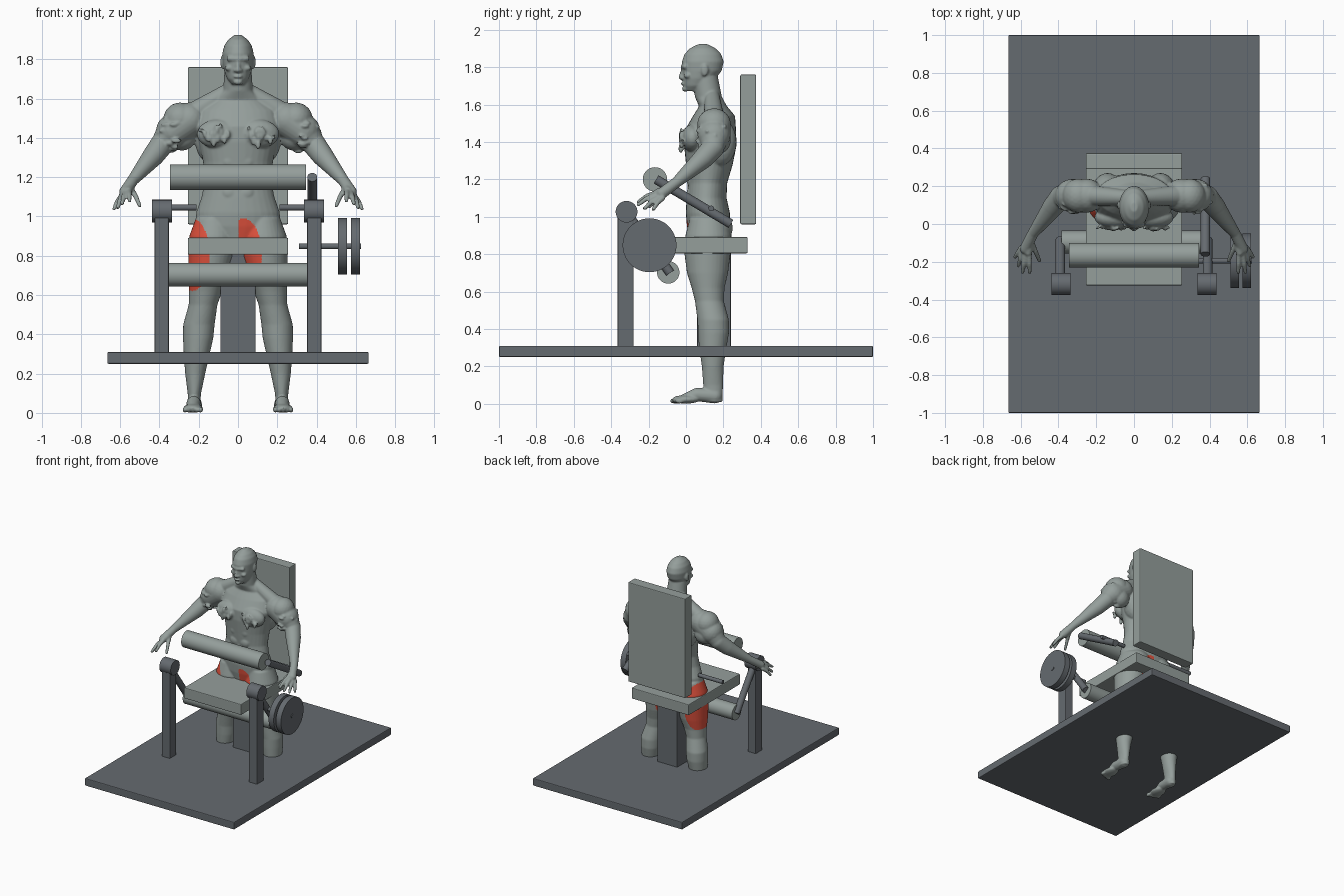
import bpy, bmesh, math, random
from mathutils import Vector, Matrix

cube = bpy.data.objects.get("Cube")
if cube:
    bpy.data.objects.remove(cube, do_unlink=True)
random.seed(4)


def material(name, rgb):
    m = bpy.data.materials.new(name)
    m.use_nodes = True
    m.diffuse_color = (*rgb, 1)
    m.node_tree.nodes["Principled BSDF"].inputs["Base Color"].default_value = (*rgb, 1)
    return m


pale = material("pale_grey", (.30, .345, .33))
dark = material("dark_grey", (.13, .145, .16))
red = material("muscle_red", (.72, .08, .045))


def add_object(name, bm, *mats):
    mesh = bpy.data.meshes.new(name)
    bmesh.ops.recalc_face_normals(bm, faces=bm.faces)
    bm.to_mesh(mesh)
    bm.free()
    for m in mats:
        mesh.materials.append(m)
    ob = bpy.data.objects.new(name, mesh)
    bpy.context.scene.collection.objects.link(ob)
    return ob


def box(name, low, high, mat):
    low, high = Vector(low), Vector(high)
    bm = bmesh.new()
    bmesh.ops.create_cube(bm, size=1, matrix=Matrix.Translation((low + high) / 2)
                          @ Matrix.Diagonal((high - low).to_4d()))
    ob = add_object(name, bm, mat)
    bevel = ob.modifiers.new("soft_edges", "BEVEL")
    bevel.width = .006
    bevel.segments = 2


def span(bm, a, b, r1, r2, sides):
    a, b = Vector(a), Vector(b)
    turn = (b - a).to_track_quat('Z', 'Y').to_matrix().to_4x4()
    bmesh.ops.create_cone(bm, cap_ends=True, segments=sides, radius1=r1, radius2=r2,
                          depth=(b - a).length, matrix=Matrix.Translation((a + b) / 2) @ turn)


def rod(name, a, b, r, mat):
    bm = bmesh.new()
    span(bm, a, b, r, r, 48)
    for f in bm.faces:
        f.smooth = len(f.verts) == 4
    add_object(name, bm, mat)


# Machine frame
box("base_plate", (-.665, -1, .25), (.665, 1, .31), dark)
box("seat_stem", (-.09, .06, .3), (.09, .24, .81), dark)
box("seat", (-.255, -.325, .805), (.255, .33, .892), pale)
box("backrest", (-.255, .29, .96), (.255, .375, 1.76), pale)

# Posts, bearings, lower levers and short handles
for side, s in (("left", 1), ("right", -1)):
    xs = sorted((s * .352, s * .425))
    box(side + "_post", (xs[0], -.365, .3), (xs[1], -.28, 1.03), dark)
    rod(side + "_bearing", (s * .337, -.318, 1.027), (s * .438, -.318, 1.027), .058, dark)
    rod(side + "_lower_lever", (s * .39, -.32, 1.025), (s * .39, -.085, .7), .025, dark)
    rod(side + "_handle", (s * .21, .135, 1.045), (s * .425, .135, 1.045), .015, dark)
rod("upper_lever", (.378, -.16, 1.2), (.378, .24, .962), .025, dark)
rod("upper_pad", (-.345, -.166, 1.2), (.345, -.166, 1.2), .065, pale)
rod("lower_pad", (-.385, -.095, .703), (.385, -.095, .703), .06, pale)

# Weight stack
rod("weight_axle", (.31, -.195, .848), (.625, -.195, .848), .015, dark)
for name, x in (("inner_weight", .51), ("outer_weight", .575)):
    rod(name, (x, -.195, .848), (x + .045, -.195, .848), .144, dark)

# Figure: overlapping solids fused by a remesh
body = bmesh.new()


def blob(centre, size):
    bmesh.ops.create_icosphere(body, subdivisions=3, radius=1, matrix=Matrix.Translation(centre)
                               @ Matrix.Diagonal((*size, 1)))


def limb(*points):
    for x, y, z, r in points:
        blob((x, y, z), (r, r, r))
    for p, q in zip(points, points[1:]):
        span(body, p[:3], q[:3], p[3], q[3], 24)


def loft(rows, sides=32):
    """Stack horizontal ellipses given as x, y, z, half width, half depth."""
    rings = []
    for x, y, z, w, d in rows:
        angles = [math.tau * i / sides for i in range(sides)]
        rings.append([body.verts.new((x + w * math.cos(t), y + d * math.sin(t), z)) for t in angles])
    for a, b in zip(rings, rings[1:]):
        for i in range(sides):
            j = (i + 1) % sides
            body.faces.new((a[i], a[j], b[j], b[i]))
    body.faces.new(rings[0][::-1])
    body.faces.new(rings[-1])


# Torso, neck and head
loft([(0, y, z, w, d) for y, z, w, d in (
    (.12, .87, .13, .1), (.12, .95, .215, .115), (.117, 1.02, .213, .118), (.11, 1.1, .185, .107),
    (.115, 1.18, .17, .105), (.125, 1.28, .178, .125), (.13, 1.38, .2, .14), (.13, 1.46, .22, .138),
    (.15, 1.54, .2, .112), (.145, 1.59, .13, .075), (.12, 1.64, .076, .072), (.1, 1.75, .068, .07))])
loft([(0, y, z, w, d) for y, z, w, d in (
    (.04, 1.672, .03, .04), (.055, 1.7, .055, .068), (.07, 1.74, .07, .088), (.085, 1.78, .077, .106),
    (.09, 1.83, .08, .112), (.09, 1.87, .07, .098), (.09, 1.9, .05, .07), (.09, 1.923, .018, .025))])
limb((0, -.016, 1.79, .009), (0, -.027, 1.745, .013))
limb((-.045, -.004, 1.803, .014), (0, -.018, 1.8, .012), (.045, -.004, 1.803, .014))
blob((0, -.014, 1.712), (.024, .014, .009))
blob((0, -.004, 1.685), (.024, .018, .016))

for s in (1, -1):
    # Face, neck and trunk muscles
    blob((s * .08, .1, 1.785), (.01, .02, .034))
    blob((s * .045, .01, 1.755), (.022, .022, .016))
    blob((s * .014, -.02, 1.743), (.01, .012, .009))
    limb((s * .045, .14, 1.64, .04), (s * .22, .15, 1.53, .055))
    blob((s * .1, .035, 1.42), (.11, .058, .075))
    blob((s * .14, .18, 1.4), (.08, .09, .13))
    blob((s * .1, .165, .94), (.105, .085, .09))
    for z in (1.12, 1.2, 1.28):
        blob((s * .042, .026, z), (.042, .024, .04))

    # Arm
    blob((s * .295, .15, 1.495), (.085, .09, .085))
    blob((s * .285, .17, 1.41), (.075, .07, .075))
    limb((s * .25, .15, 1.49, .09), (s * .33, .15, 1.435, .088), (s * .385, .145, 1.37, .06),
         (s * .43, .09, 1.31, .055), (s * .535, -.05, 1.185, .029), (s * .575, -.13, 1.125, .03))
    limb((s * .553, -.1, 1.145, .024), (s * .56, -.15, 1.13, .021))
    knuckles = ((.595, -.125, 1.1), (.59, -.15, 1.1), (.575, -.165, 1.115), (.555, -.165, 1.125), (.545, -.09, 1.14))
    tips = ((.63, -.175, 1.04), (.612, -.22, 1.045), (.59, -.255, 1.065), (.552, -.255, 1.08), (.5, -.195, 1.055))
    for (x, y, z), (u, v, w) in zip(knuckles, tips):
        limb((s * x, y, z, .015), (s * (x + u) / 2, (y + v) / 2, (z + w) / 2 + .008, .013), (s * u, v, w, .01))

    # Torn muscle fibres on chest and upper arm
    for i in range(26):
        r = random.uniform(.006, .013)
        blob((s * random.gauss(.11, .03), random.uniform(-.028, -.015), random.gauss(1.415, .02)), (r, r, 2 * r))
        d = Vector((random.uniform(0, 1), random.uniform(-1, .3), random.uniform(-1, .6))).normalized() * .098
        blob((s * (.305 + d.x), .15 + d.y, 1.43 + d.z), (2 * r, r, r))

    # Leg and foot
    loft([(s * x, y, z, w, d) for x, y, z, w, d in (
        (.225, .15, .01, .03, .045), (.222, .145, .1, .034, .053), (.218, .143, .2, .051, .058),
        (.21, .143, .3, .066, .073), (.203, .147, .38, .077, .083), (.199, .145, .45, .08, .084),
        (.178, .125, .55, .073, .077), (.165, .118, .62, .085, .088), (.15, .115, .7, .103, .11),
        (.135, .115, .8, .118, .123), (.125, .12, .9, .123, .123), (.12, .12, .99, .095, .1))])
    limb((s * .223, .155, .042, .04), (s * .226, .06, .05, .036), (s * .228, -.01, .027, .025))
    blob((s * .228, 0, .024), (.05, .075, .023))
    for i in range(5):
        blob((s * (.19 + .02 * i), -.062 + .007 * i, .016), (.012, .024, .015))

raw = add_object("figure_solids", body, pale)
remesh = raw.modifiers.new("fuse", "REMESH")
remesh.mode = 'VOXEL'
remesh.voxel_size = .0062
smooth = raw.modifiers.new("soften", "SMOOTH")
smooth.iterations = 3
graph = bpy.context.evaluated_depsgraph_get()
skin = bpy.data.meshes.new_from_object(raw.evaluated_get(graph))
bpy.data.objects.remove(raw, do_unlink=True)
skin.name = "figure"
skin.materials.clear()
skin.materials.append(pale)
skin.materials.append(red)

# Highlighted thigh muscles
for f in skin.polygons:
    x, y, z = f.center
    cx = .03 if x > .004 else -.235
    f.material_index = int(((x - cx) / .09) ** 2 + ((z - .805) / .185) ** 2 < 1)
    f.use_smooth = True
bpy.context.scene.collection.objects.link(bpy.data.objects.new("figure", skin))
